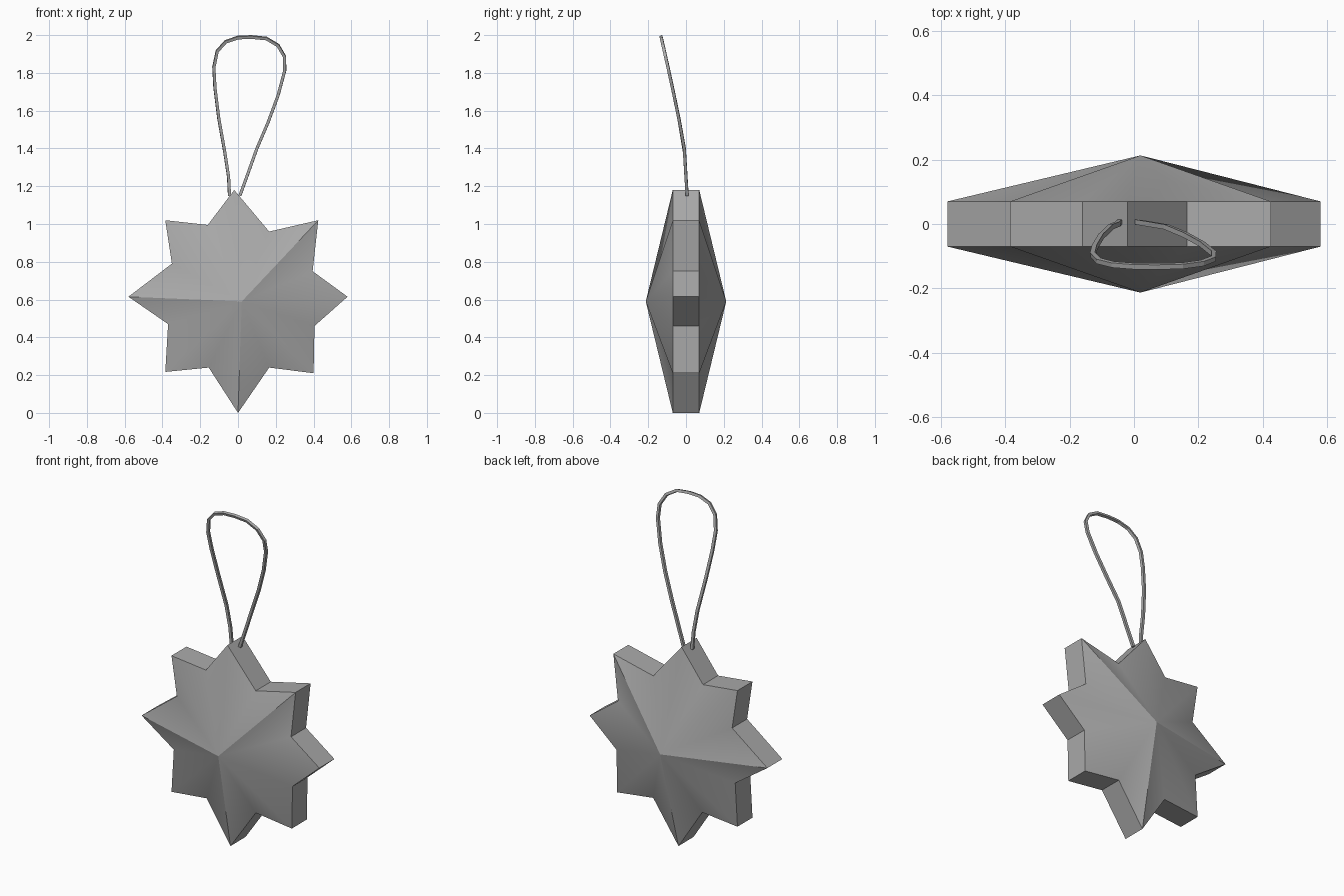
import bpy
import bmesh
import math

cube = bpy.data.objects.get("Cube")
if cube:
    bpy.data.objects.remove(cube, do_unlink=True)


def make_material(name, color):
    mat = bpy.data.materials.new(name)
    mat.use_nodes = True
    mat.diffuse_color = color
    mat.node_tree.nodes["Principled BSDF"].inputs["Base Color"].default_value = color
    return mat


def add_object(name, data, mat):
    obj = bpy.data.objects.new(name, data)
    bpy.context.collection.objects.link(obj)
    data.materials.append(mat)
    return obj


grey = make_material("plain grey", (0.4, 0.4, 0.4, 1))

# Star body: hand-cut eight-point outline, straight rim, pointed front and back
OUTLINE = [(-0.02, 1.18), (0.165, 0.96), (0.425, 1.02), (0.395, 0.75),
           (0.58, 0.615), (0.405, 0.46), (0.40, 0.21), (0.165, 0.24),
           (0, 0), (-0.155, 0.24), (-0.385, 0.217), (-0.37, 0.47),
           (-0.58, 0.615), (-0.35, 0.79), (-0.385, 1.02), (-0.16, 0.995)]
RIM, PEAK = 0.07, 0.213

bm = bmesh.new()
rings, peaks = [], []
for side in (-1, 1):
    rings.append([bm.verts.new((x, side * RIM, z)) for x, z in OUTLINE])
    peaks.append(bm.verts.new((0.02, side * PEAK, 0.59)))
front, back = rings
count = len(OUTLINE)
for i in range(count):
    j = (i + 1) % count
    bm.faces.new((front[i], front[j], back[j], back[i]))
    for ring, peak in zip(rings, peaks):
        bm.faces.new((ring[i], ring[j], peak))
bmesh.ops.recalc_face_normals(bm, faces=bm.faces)
mesh = bpy.data.meshes.new("star_body")
bm.to_mesh(mesh)
bm.free()
mesh.shade_smooth()
mesh.set_sharp_from_angle(angle=math.radians(35))
add_object("star_body", mesh, grey)

# Hanging loop: thin four-sided cord leaning towards the front
LOOP = [(-0.045, 1.15), (-0.05, 1.25), (-0.07, 1.38), (-0.102, 1.56),
        (-0.122, 1.72), (-0.128, 1.83), (-0.11, 1.915), (-0.065, 1.965),
        (0, 1.987), (0.07, 1.99), (0.15, 1.982), (0.212, 1.945),
        (0.247, 1.885), (0.247, 1.81), (0.212, 1.68), (0.16, 1.54),
        (0.1, 1.4), (0.05, 1.26), (0.01, 1.15)]
curve = bpy.data.curves.new("hanging_loop", "CURVE")
curve.dimensions = "3D"
curve.bevel_depth = 0.011
curve.bevel_resolution = 0
curve.use_fill_caps = True
spline = curve.splines.new("POLY")
spline.points.add(len(LOOP) - 1)
for point, (x, z) in zip(spline.points, LOOP):
    lean = 0.006 - 0.06 * (z - 1.15) - 0.16 * max(0, z - 1.4) ** 1.15
    point.co = (x, lean, z, 1)
spline.use_smooth = False
add_object("hanging_loop", curve, grey)
